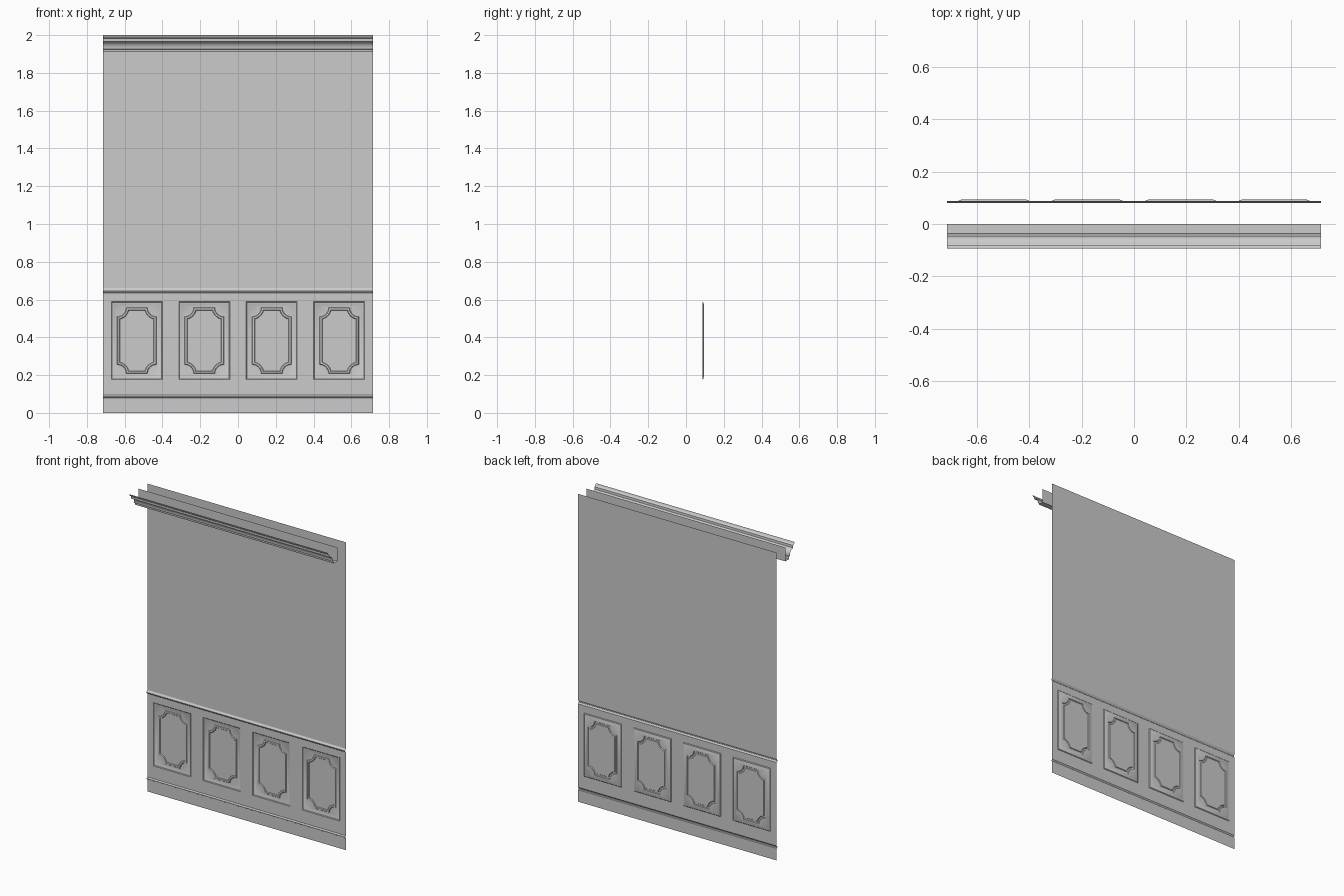
import bpy, bmesh, math

if "Cube" in bpy.data.objects:
    bpy.data.objects.remove(bpy.data.objects["Cube"])

W = 0.714           # half width
WALL = 0.088        # wall plane
FLOOR = 0.0945      # back of the panel recesses
ZC = 0.3825         # panel centre height
CENTRES = [(i - 1.5) * 0.357 for i in range(4)]


def make(name, bm, angle=30):
    me = bpy.data.meshes.new(name)
    bm.to_mesh(me)
    bm.free()
    ob = bpy.data.objects.new(name, me)
    bpy.context.collection.objects.link(ob)
    bpy.ops.object.select_all(action='DESELECT')
    ob.select_set(True)
    bpy.context.view_layer.objects.active = ob
    bpy.ops.object.shade_smooth_by_angle(angle=math.radians(angle))
    return ob


def strip(name, profile):
    """Sweep an open (y, z) profile, listed bottom to top, across the width."""
    bm = bmesh.new()
    rows = [[bm.verts.new((x, y, z)) for x in (-W, W)] for y, z in profile]
    for a, b in zip(rows, rows[1:]):
        bm.faces.new((a[0], a[1], b[1], b[0]))
    return make(name, bm)


def ring(bm, pts, y):
    return [bm.verts.new((x, y, z)) for x, z in pts]


def bridge(bm, a, b):
    for i in range(len(a)):
        j = (i + 1) % len(a)
        bm.faces.new((a[i], a[j], b[j], b[i]))


def fill(bm, *loops):
    edges = []
    for lp in loops:
        for i in range(len(lp)):
            pair = (lp[i], lp[(i + 1) % len(lp)])
            edges.append(bm.edges.get(pair) or bm.edges.new(pair))
    geom = bmesh.ops.triangle_fill(bm, edges=edges, use_beauty=True,
                                   normal=(0, -1, 0))["geom"]
    for f in geom:
        if isinstance(f, bmesh.types.BMFace):
            f.normal_update()
            if f.normal.y > 0:
                f.normal_flip()


def rect(hw, hh, cx=0.0):
    return [(cx - hw, ZC - hh), (cx + hw, ZC - hh),
            (cx + hw, ZC + hh), (cx - hw, ZC + hh)]


def notched(d, hw=0.104, hh=0.175, r=0.048, n=8):
    """Rectangle with concave round corners, inset by d."""
    pts = []
    for sx, sz, start in ((-1, -1, 90), (1, -1, 180), (1, 1, 270), (-1, 1, 0)):
        R = r + d
        a0 = math.asin(d / R)
        for k in range(n + 1):
            a = math.radians(start) - a0 - (math.pi / 2 - 2 * a0) * k / n
            pts.append((sx * hw + R * math.cos(a), ZC + sz * hh + R * math.sin(a)))
    return pts


# Plain upper wall
strip("upper_wall", [(WALL, 0.66), (WALL, 2.0)])

# Chair rail ridge
strip("chair_rail", [(WALL, 0.636), (0.083, 0.641), (0.081, 0.646),
                     (0.082, 0.651), (0.086, 0.655), (WALL, 0.66)])

# Skirting board with a small cap
strip("skirting", [(WALL, 0.0), (WALL, 0.078), (0.083, 0.081),
                   (0.082, 0.086), (0.085, 0.091), (WALL, 0.094)])

# Flat dado with four openings
OUT = (0.135, 0.206)
bm = bmesh.new()
outer = ring(bm, [(-W, 0.094), (W, 0.094), (W, 0.636), (-W, 0.636)], WALL)
fill(bm, outer, *[ring(bm, rect(*OUT, cx=c), WALL) for c in CENTRES])
make("dado", bm)

# Recessed panel: stepped frame, then a raised notched moulding
bm = bmesh.new()
steps = [(0, WALL), (0.004, 0.0915), (0.009, 0.0918), (0.014, FLOOR)]
rings = [ring(bm, rect(OUT[0] - d, OUT[1] - d), y) for d, y in steps]
mould = [(0, FLOOR), (0.003, 0.0905), (0.008, 0.0895), (0.012, 0.0905), (0.015, FLOOR)]
notch = [ring(bm, notched(d), y) for d, y in mould]
for group in (rings, notch):
    for a, b in zip(group, group[1:]):
        bridge(bm, a, b)
fill(bm, rings[-1], notch[0])
fill(bm, notch[-1])
panel = make("inset_panel_1", bm)
panel.location.x = CENTRES[0]
for i in (1, 2, 3):
    copy = bpy.data.objects.new(f"inset_panel_{i + 1}", panel.data)
    copy.location.x = CENTRES[i]
    bpy.context.collection.objects.link(copy)

# Cornice: moulded front, and a flat plate behind it
cove = [(-0.046 - 0.030 * (1 - math.cos(t)), 1.928 + 0.037 * math.sin(t))
        for t in [math.pi / 2 * k / 8 for k in range(9)]]
strip("cornice_front", [(0, 1.91), (-0.036, 1.91), (-0.038, 1.924), (-0.046, 1.926)]
      + cove + [(-0.08, 1.967), (-0.081, 1.982), (-0.088, 1.986),
                (-0.0925, 1.992), (-0.0945, 2.0)])
strip("cornice_back", [(0, 1.91), (0, 2.0)])
